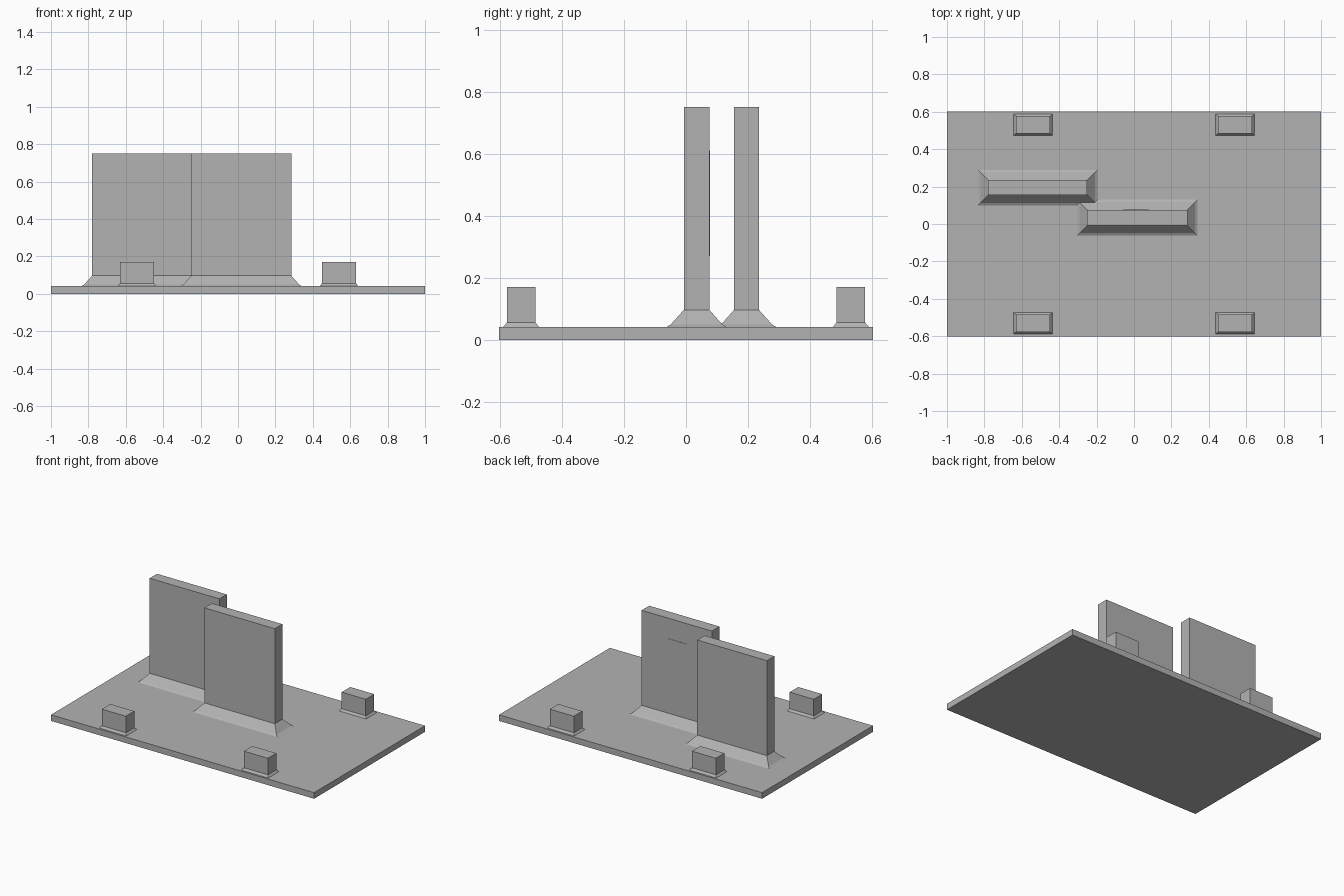
import bpy, bmesh

if "Cube" in bpy.data.objects:
    bpy.data.objects.remove(bpy.data.objects["Cube"])

grey = bpy.data.materials.new("mid_grey")
grey.diffuse_color = (0.45, 0.45, 0.45, 1)
grey.use_nodes = True
grey.node_tree.nodes["Principled BSDF"].inputs["Base Color"].default_value = grey.diffuse_color


def lofted_box(name, x0, x1, y0, y1, sections):
    """Rectangular tower: each section is (z, outward flare)."""
    bm = bmesh.new()
    rings = []
    for z, f in sections:
        corners = ((x0 - f, y0 - f), (x1 + f, y0 - f), (x1 + f, y1 + f), (x0 - f, y1 + f))
        rings.append([bm.verts.new((x, y, z)) for x, y in corners])
    for a, b in zip(rings, rings[1:]):
        for i in range(4):
            j = (i + 1) % 4
            bm.faces.new((a[i], a[j], b[j], b[i]))
    bm.faces.new(rings[0][::-1])
    bm.faces.new(rings[-1])
    mesh = bpy.data.meshes.new(name)
    bm.to_mesh(mesh)
    bm.free()
    mesh.materials.append(grey)
    obj = bpy.data.objects.new(name, mesh)
    bpy.context.collection.objects.link(obj)
    return obj


# Flat base plate
BASE = 0.042
lofted_box("base_plate", -1, 1, -0.602, 0.602, [(0, 0), (BASE, 0)])

# Two staggered upright panels with flared feet
panel = [(BASE - 0.01, 0.057), (BASE, 0.055), (0.05, 0.042), (0.097, 0), (0.75, 0)]
lofted_box("rear_panel", -0.78, -0.25, 0.155, 0.235, panel)
lofted_box("front_panel", -0.25, 0.285, -0.007, 0.075, panel)

# Thin raised strip on the back of the front panel
lofted_box("back_strip", -0.06, 0.08, 0.07, 0.077, [(0.27, 0), (0.61, 0)])

# Four corner blocks with small flared feet
block = [(BASE - 0.01, 0.012), (BASE, 0.012), (0.056, 0), (0.17, 0)]
for side, sx in (("left", -1), ("right", 1)):
    for end, sy in (("front", -1), ("back", 1)):
        cx, cy = 0.54 * sx, 0.531 * sy
        lofted_box(f"{end}_{side}_block", cx - 0.091, cx + 0.091,
                   cy - 0.046, cy + 0.046, block)
